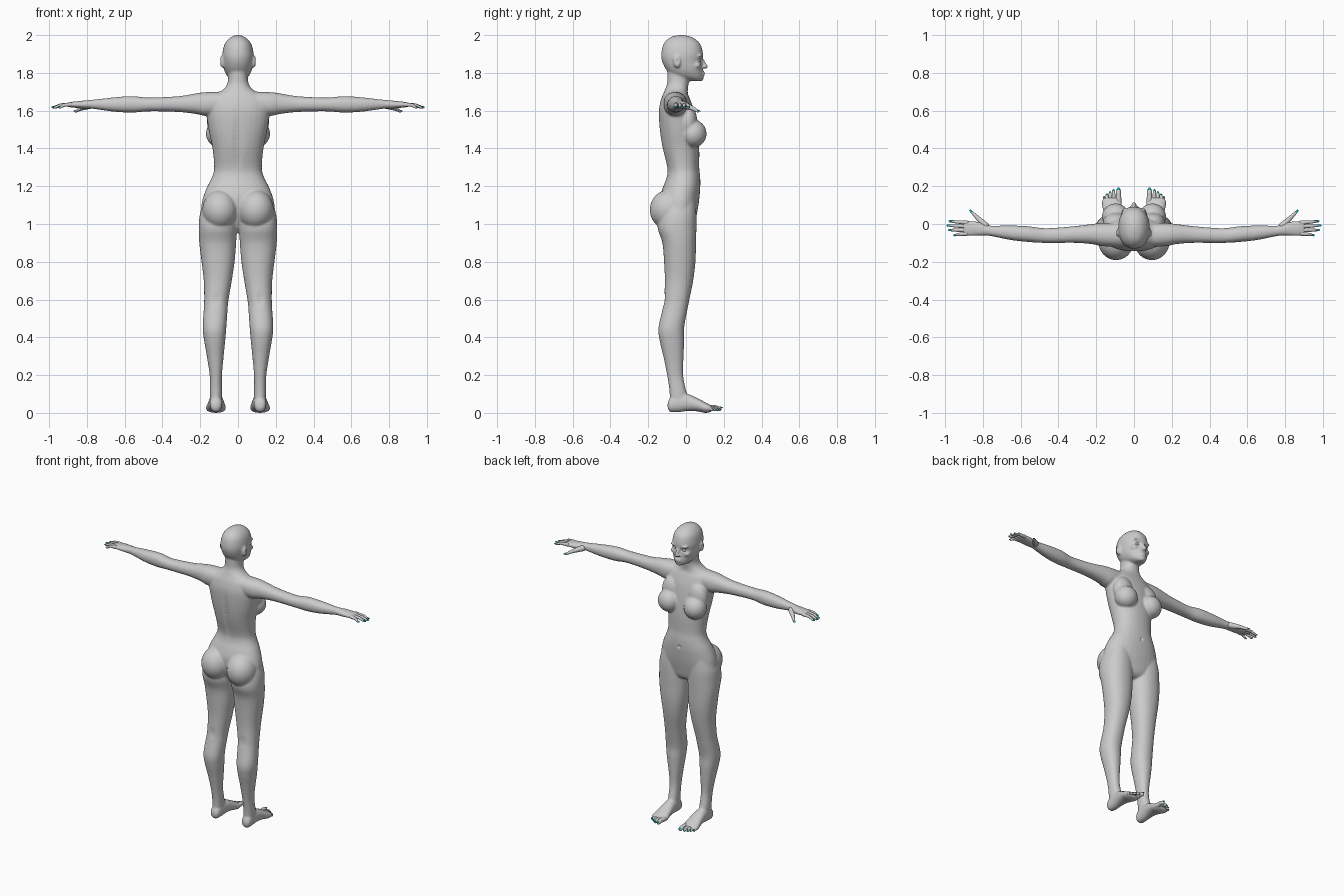
import bpy
import bmesh
from math import cos, sin, pi
from mathutils import Matrix, Vector

default_cube = bpy.data.objects.get("Cube")
if default_cube:
    bpy.data.objects.remove(default_cube, do_unlink=True)

X_AXIS, Y_AXIS, Z_AXIS = range(3)
SIDES = (1, -1)


def make_material(name, colour):
    material = bpy.data.materials.new(name)
    material.use_nodes = True
    material.diffuse_color = colour
    material.node_tree.nodes["Principled BSDF"].inputs["Base Color"].default_value = colour
    return material


skin = make_material("grey skin", (.6, .6, .6, 1))
polish = make_material("teal nail polish", (0, .5, .5, 1))


def smooth_rows(rows, steps=4):
    """Run a Catmull-Rom curve through the section rows."""
    result = []
    last = len(rows) - 1
    for i in range(last):
        before, start, end, after = (rows[max(0, min(last, i + k))] for k in (-1, 0, 1, 2))
        for step in range(steps):
            t = step / steps
            result.append([
                b + ((c - a) * t + (2 * a - 5 * b + 4 * c - d) * t ** 2
                     + (3 * b - a - 3 * c + d) * t ** 3) / 2
                for a, b, c, d in zip(before, start, end, after)])
    return result + [list(rows[last])]


def loft(bm, axis, rows, side=1, count=32):
    """Rounded sections, each given as position, low and high of both other axes."""
    rings = []
    for t, low_a, high_a, low_b, high_b in smooth_rows(rows):
        ring = []
        for k in range(count):
            c, s = cos(2 * pi * k / count), sin(2 * pi * k / count)
            scale = (abs(c) ** 2.2 + abs(s) ** 2.2) ** (-1 / 2.2)
            point = [(low_a + high_a + (high_a - low_a) * c * scale) / 2,
                     (low_b + high_b + (high_b - low_b) * s * scale) / 2]
            point.insert(axis, t)
            point[0] *= side
            ring.append(bm.verts.new(point))
        rings.append(ring)
    for lower, upper in zip(rings, rings[1:]):
        for k in range(count):
            n = (k + 1) % count
            bm.faces.new((lower[k], lower[n], upper[n], upper[k]))
    bm.faces.new(rings[0])
    bm.faces.new(rings[-1])


def symmetric(rows):
    return [(z, -half, half, back, front) for z, half, back, front in rows]


def ellipsoid(bm, centre, radii, rotation=None):
    matrix = Matrix.Translation(centre)
    if rotation:
        matrix = matrix @ rotation.to_matrix().to_4x4()
    bmesh.ops.create_uvsphere(bm, u_segments=24, v_segments=16, radius=1,
                              matrix=matrix @ Matrix.Diagonal((*radii, 1)))


def capsule(bm, start, end, start_radius, end_radius):
    start, end = Vector(start), Vector(end)
    turn = (end - start).to_track_quat('Z', 'Y')
    ball = bmesh.ops.create_uvsphere(bm, u_segments=14, v_segments=10, radius=1)
    for v in ball["verts"]:
        tip = v.co.z > .01
        v.co = (end if tip else start) + turn @ v.co * (end_radius if tip else start_radius)


def digit(bm, nails, points, radii, side, nail_size):
    """A two-part finger or toe with a nail on top of its tip."""
    points = [Vector((p[0] * side, p[1], p[2])) for p in points]
    for k in range(len(points) - 1):
        capsule(bm, points[k], points[k + 1], radii[k], radii[k + 1])
    along = (points[-1] - points[-2]).normalized()
    turn = along.to_track_quat('X', 'Z')
    place = points[-1] + along * nail_size * .5 + turn @ Vector((0, 0, radii[-1] * .75))
    ellipsoid(nails, place, (nail_size, nail_size * .65, .003), turn)


def finish(name, bm, material):
    bmesh.ops.recalc_face_normals(bm, faces=bm.faces)
    for face in bm.faces:
        face.smooth = True
    mesh = bpy.data.meshes.new(name)
    bm.to_mesh(mesh)
    bm.free()
    mesh.materials.append(material)
    obj = bpy.data.objects.new(name, mesh)
    bpy.context.collection.objects.link(obj)
    return obj


body = bmesh.new()

# Torso and neck: height, half width, back, front
loft(body, Z_AXIS, symmetric([
    (.955, .04, -.06, .01), (.98, .12, -.09, .04), (1.04, .19, -.12, .055),
    (1.1, .193, -.135, .066), (1.15, .182, -.135, .072), (1.2, .162, -.12, .076),
    (1.25, .137, -.102, .075), (1.3, .126, -.1, .07), (1.4, .135, -.125, .07),
    (1.5, .155, -.14, .06), (1.6, .168, -.144, .042), (1.66, .155, -.132, .022),
    (1.69, .115, -.12, .01), (1.715, .075, -.11, .01), (1.745, .056, -.1, .014),
    (1.79, .052, -.099, .02), (1.84, .05, -.1, 0)]))

# Head and face
loft(body, Z_AXIS, symmetric([
    (1.757, .022, .02, .08), (1.77, .045, -.03, .088), (1.79, .062, -.08, .09),
    (1.82, .075, -.107, .088), (1.86, .081, -.126, .086), (1.9, .083, -.131, .09),
    (1.95, .072, -.12, .077), (1.98, .05, -.095, .048), (1.993, .03, -.07, .02),
    (2, .01, -.04, -.01)]))
capsule(body, (0, .085, 1.872), (0, .106, 1.833), .008, .011)
for height in (1.802, 1.789):
    ellipsoid(body, (0, .089, height), (.024, .011, .007))
ellipsoid(body, (0, .08, 1.769), (.02, .014, .013))

for side in SIDES:
    ellipsoid(body, (side * .036, .072, 1.89), (.026, .017, .008))
    ellipsoid(body, (side * .045, .055, 1.84), (.025, .025, .018))
    ellipsoid(body, (side * .011, .095, 1.83), (.009, .009, .007))
    ellipsoid(body, (side * .084, -.048, 1.86), (.012, .02, .034))
    # Chest and seat
    ellipsoid(body, (side * .097, .04, 1.478), (.073, .069, .073))
    ellipsoid(body, (side * .095, .01, 1.54), (.07, .05, .09))
    ellipsoid(body, (side * .095, -.092, 1.075), (.094, .1, .105))
    # Leg: height, inner, outer, back, front
    loft(body, Z_AXIS, [
        (1.12, .03, .18, -.12, .05), (1.05, .012, .202, -.14, .055),
        (.98, .006, .208, -.15, .055), (.9, .01, .205, -.125, .053),
        (.8, .018, .193, -.116, .05), (.7, .033, .181, -.112, .038),
        (.6, .05, .179, -.116, .018), (.55, .055, .181, -.124, .008),
        (.45, .062, .187, -.146, -.01), (.38, .068, .179, -.139, -.01),
        (.3, .076, .165, -.12, -.013), (.2, .085, .15, -.1, -.015),
        (.12, .085, .149, -.088, 0), (.05, .085, .148, -.085, .02)], side)
    # Foot: depth, inner, outer, sole, top
    loft(body, Y_AXIS, [
        (-.097, .105, .133, .025, .05), (-.083, .087, .147, .005, .08),
        (-.04, .082, .15, .004, .1), (.01, .077, .154, .01, .1),
        (.06, .07, .161, .008, .078), (.1, .064, .169, 0, .057),
        (.125, .066, .169, .003, .044), (.14, .072, .155, .01, .036)], side)
    # Arm and palm: distance, back, front, underside, top
    loft(body, X_AXIS, [
        (.1, -.12, .005, 1.58, 1.7), (.17, -.117, .005, 1.572, 1.698),
        (.22, -.107, 0, 1.582, 1.692), (.3, -.1, -.01, 1.592, 1.678),
        (.4, -.1, -.019, 1.596, 1.671), (.48, -.1, -.022, 1.596, 1.669),
        (.56, -.095, -.012, 1.59, 1.677), (.65, -.085, -.008, 1.594, 1.671),
        (.74, -.067, -.009, 1.606, 1.661), (.78, -.061, -.006, 1.611, 1.657),
        (.82, -.062, .01, 1.611, 1.653), (.87, -.063, .017, 1.616, 1.648),
        (.905, -.06, .016, 1.62, 1.642)], side)

# Blend the parts into one skin
body_obj = finish("body", body, skin)
blend = body_obj.modifiers.new("blend", 'REMESH')
blend.mode = 'VOXEL'
blend.voxel_size = .006
blend.use_smooth_shade = True
relax = body_obj.modifiers.new("relax", 'SMOOTH')
relax.factor = .5
relax.iterations = 7
evaluated = body_obj.evaluated_get(bpy.context.evaluated_depsgraph_get())
blended = bpy.data.meshes.new_from_object(evaluated)
body_obj.modifiers.clear()
body_obj.data = blended

# Shallow hollows: navel, spine, eye sockets, ears, knee backs
hollows = [((0, .075, 1.2), (.012, .03, .014), .01),
           ((0, -.13, 1.42), (.035, .06, .25), .008)]
for side in SIDES:
    hollows += [((side * .033, .08, 1.866), (.022, .03, .014), .009),
                ((side * .096, -.044, 1.862), (.015, .011, .02), .006),
                ((side * .115, -.12, .6), (.03, .03, .05), .004)]
for v in blended.vertices:
    push = 0
    for centre, radii, depth in hollows:
        gap = sum(((p - c) / r) ** 2 for p, c, r in zip(v.co, centre, radii))
        push += depth * max(0, 1 - gap) ** 2
    if push:
        v.co -= v.normal * push
if not blended.materials:
    blended.materials.append(skin)
for polygon in blended.polygons:
    polygon.use_smooth = True
    polygon.material_index = 0

# Eyes, fingers and toes with their nails
for side, word in zip(SIDES, ("left", "right")):
    eye, fingers, toes, finger_nails, toe_nails = (bmesh.new() for _ in range(5))
    ellipsoid(eye, (side * .033, .063, 1.865), (.016, .015, .011))
    for base_y, tip_x, tip_y in ((.007, .967, .014), (-.013, .977, -.008),
                                 (-.033, .97, -.032), (-.051, .942, -.058)):
        middle = (.9 + (tip_x - .9) * .5, (base_y + tip_y) / 2, 1.63)
        digit(fingers, finger_nails, [(.885, base_y, 1.632), middle, (tip_x, tip_y, 1.617)],
              (.0115, .009, .0065), side, .009)
    digit(fingers, finger_nails, [(.785, -.01, 1.628), (.83, .035, 1.612), (.858, .063, 1.597)],
          (.019, .0115, .007), side, .01)
    for x, tip, radius in ((.082, .176, .014), (.108, .172, .0095), (.126, .162, .009),
                           (.143, .151, .0085), (.158, .137, .008)):
        digit(toes, toe_nails, [(x, .115, .025), (x, tip - .02, .027), (x, tip, radius + .008)],
              (radius * 1.2, radius, radius * .9), side, radius * .8)
    finish(word + "_eye", eye, skin)
    finish(word + "_fingers", fingers, skin)
    finish(word + "_toes", toes, skin)
    finish(word + "_fingernails", finger_nails, polish)
    finish(word + "_toenails", toe_nails, polish)
